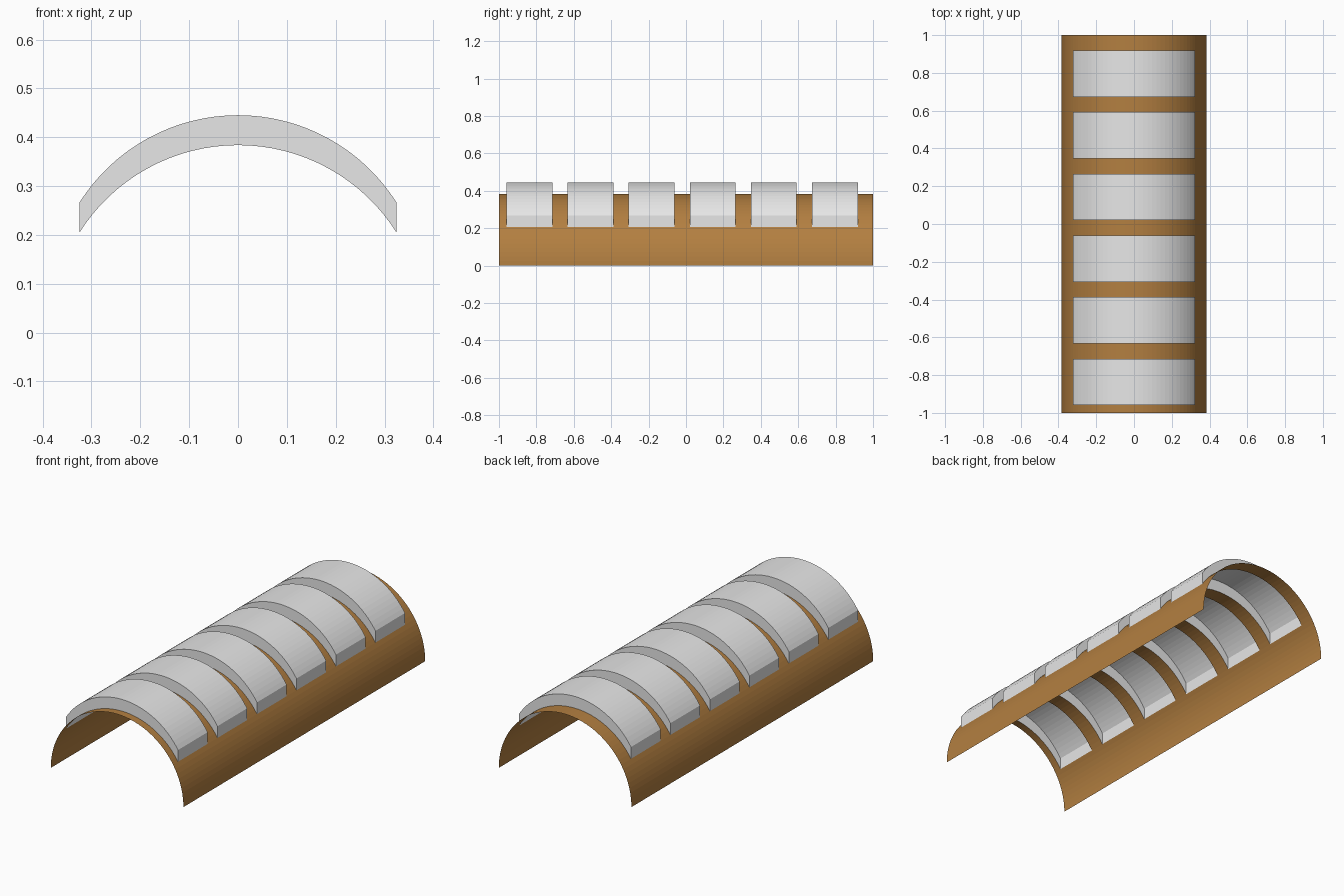
import bpy, bmesh, math

if "Cube" in bpy.data.objects:
    bpy.data.objects.remove(bpy.data.objects["Cube"])

R = 0.384          # arch radius
LIFT = 0.0613      # height of the raised panels
SEGS, ROWS = 50, 49
EDGE = 9           # arch segments left bare on each side


def material(name, colour):
    m = bpy.data.materials.new(name)
    m.diffuse_color = (*colour, 1)
    m.use_nodes = True
    m.node_tree.nodes["Principled BSDF"].inputs["Base Color"].default_value = m.diffuse_color
    return m


brown = material("warm brown", (0.45, 0.212, 0.052))
grey = material("light grey", (0.8, 0.8, 0.8))


def is_panel(i, j):
    """Cells belonging to a raised panel: 6 rows on, 2 rows off."""
    return EDGE <= i < SEGS - EDGE and 1 <= j < 47 and (j - 1) % 8 < 6


def arch_patch(cells, lift=0.0):
    """Curved grid surface made of the given (segment, row) cells."""
    bm = bmesh.new()
    verts = {}

    def vert(i, j):
        if (i, j) not in verts:
            a = math.pi * i / SEGS
            verts[i, j] = bm.verts.new((R * math.cos(a), -1 + 2 * j / ROWS,
                                        R * math.sin(a) + lift))
        return verts[i, j]

    for i, j in cells:
        bm.faces.new([vert(i, j), vert(i, j + 1), vert(i + 1, j + 1), vert(i + 1, j)])
    return bm


def make_object(name, bm, mat):
    me = bpy.data.meshes.new(name)
    bm.to_mesh(me)
    bm.free()
    me.materials.append(mat)
    ob = bpy.data.objects.new(name, me)
    bpy.context.collection.objects.link(ob)
    return ob


# Thin half-round shell, open underneath each panel
shell = [(i, j) for i in range(SEGS) for j in range(ROWS) if not is_panel(i, j)]
make_object("arched_shell", arch_patch(shell), brown)

# Six raised panels: lifted patch with walls dropping to the shell
for k in range(6):
    rows = range(1 + 8 * k, 7 + 8 * k)
    bm = arch_patch([(i, j) for i in range(EDGE, SEGS - EDGE) for j in rows], LIFT)
    rim = [e for e in bm.edges if e.is_boundary]
    new = bmesh.ops.extrude_edge_only(bm, edges=rim)["geom"]
    bmesh.ops.translate(bm, vec=(0, 0, -LIFT),
                        verts=[g for g in new if isinstance(g, bmesh.types.BMVert)])
    make_object(f"raised_panel_{k + 1}", bm, grey)
